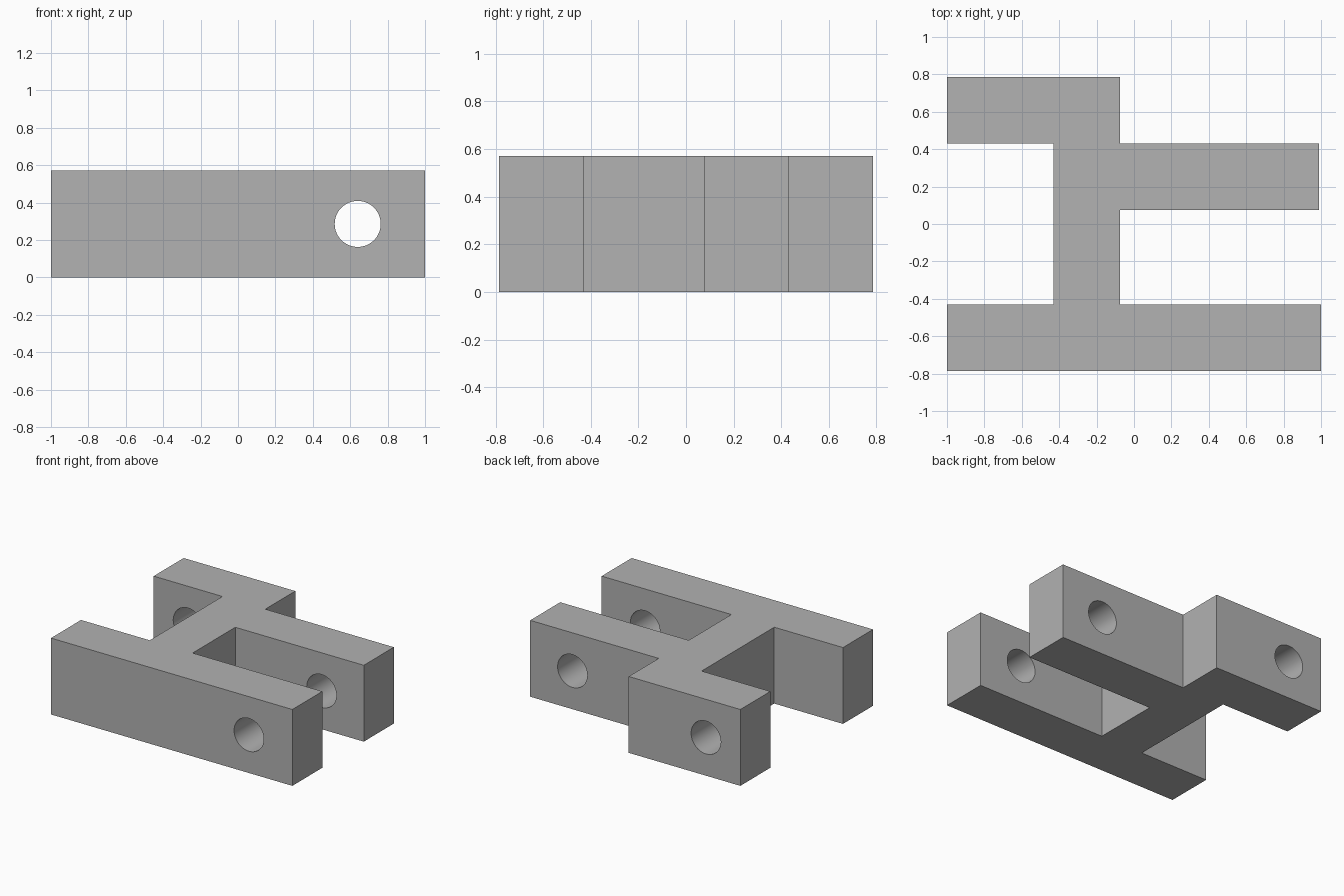
import bpy
import bmesh
import math

cube = bpy.data.objects.get("Cube")
if cube:
    bpy.data.objects.remove(cube, do_unlink=True)

HEIGHT = 0.572
HOLE_RADIUS = 0.123
OUTER, INNER, STEP = 0.785, 0.43, 0.075   # distances along y
WEB_LEFT, WEB_RIGHT = -0.43, -0.075       # sides of the upright web
ARM_END = 0.99

grey = bpy.data.materials.new("plain grey")
grey.use_nodes = True
colour = (0.445, 0.445, 0.445, 1)
grey.diffuse_color = colour
grey.node_tree.nodes["Principled BSDF"].inputs["Base Color"].default_value = colour

# Bracket body: one outline extruded upwards
outline = [
    (-1, -OUTER), (1, -OUTER), (1, -INNER), (WEB_RIGHT, -INNER),
    (WEB_RIGHT, STEP), (ARM_END, STEP), (ARM_END, INNER), (WEB_RIGHT, INNER),
    (WEB_RIGHT, OUTER), (-1, OUTER), (-1, INNER), (WEB_LEFT, INNER),
    (WEB_LEFT, -INNER), (-1, -INNER),
]
bm = bmesh.new()
base = bm.faces.new([bm.verts.new((x, y, 0)) for x, y in outline])
top = bmesh.ops.extrude_face_region(bm, geom=[base])["geom"]
bmesh.ops.translate(bm, vec=(0, 0, HEIGHT),
                    verts=[v for v in top if isinstance(v, bmesh.types.BMVert)])
bmesh.ops.recalc_face_normals(bm, faces=bm.faces)
mesh = bpy.data.meshes.new("bracket_body")
bm.to_mesh(mesh)
bm.free()
mesh.materials.append(grey)
body = bpy.data.objects.new("bracket_body", mesh)
bpy.context.collection.objects.link(body)


def drill(x, y_start, y_end):
    """Cut a round hole along y through the body."""
    bpy.ops.mesh.primitive_cylinder_add(
        vertices=64, radius=HOLE_RADIUS, depth=y_end - y_start,
        location=(x, (y_start + y_end) / 2, HEIGHT / 2),
        rotation=(math.pi / 2, 0, 0))
    cutter = bpy.context.object
    cutter.name = "hole_cutter"
    cutter.hide_render = True
    cutter.data.materials.append(grey)
    bpy.ops.object.select_all(action="DESELECT")
    body.select_set(True)
    bpy.context.view_layer.objects.active = body
    cut = body.modifiers.new("hole", "BOOLEAN")
    cut.operation = "DIFFERENCE"
    cut.solver = "EXACT"
    cut.object = cutter
    bpy.ops.object.modifier_apply(modifier=cut.name)
    bpy.data.objects.remove(cutter, do_unlink=True)


# Aligned holes through the front bar and left arm, then the rear arm
drill(0.64, -1, 1)
drill(-0.715, 0.2, 1)

bpy.ops.object.shade_smooth_by_angle(angle=math.radians(30))
